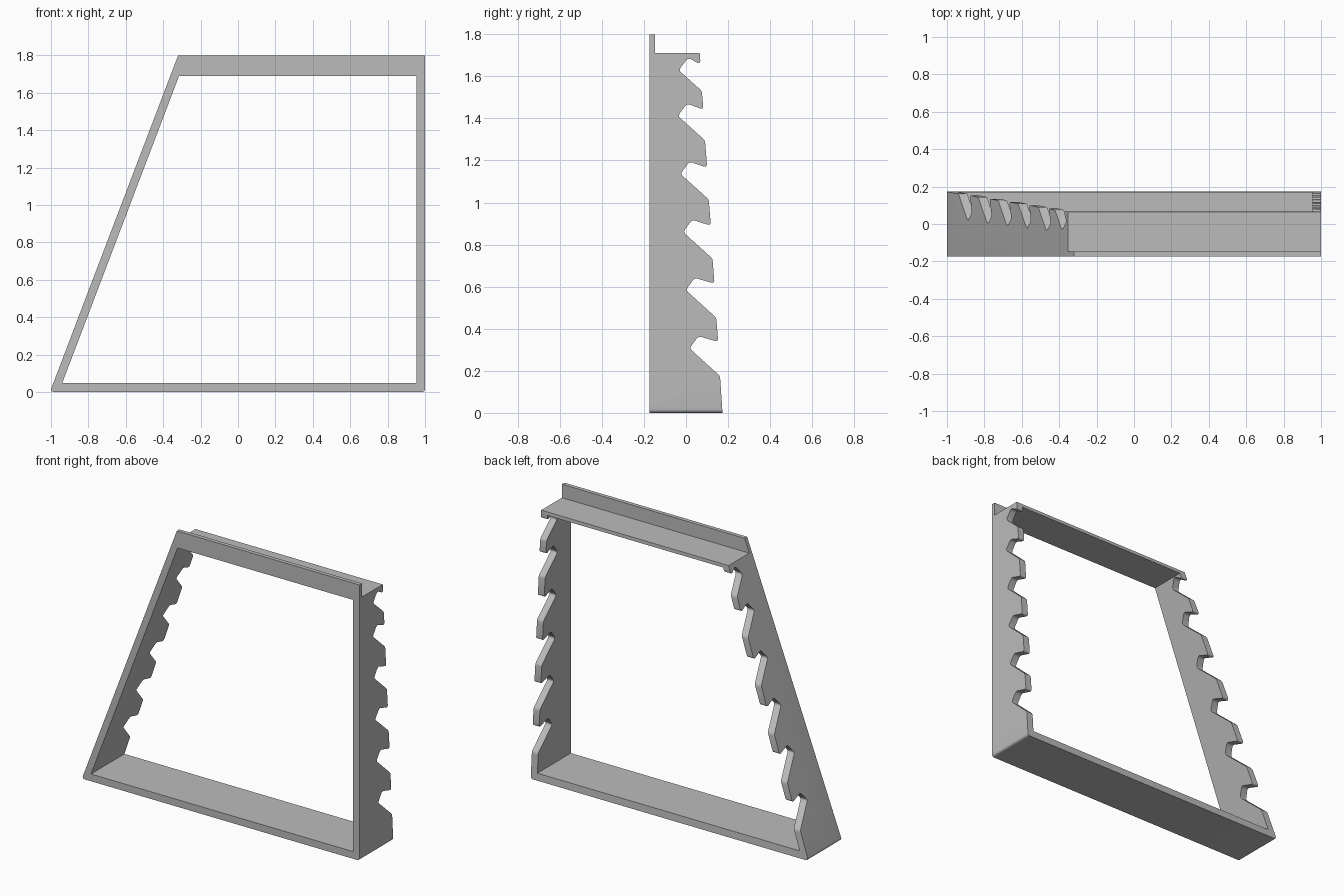
import bpy
import bmesh
from math import radians
from mathutils import Vector

if "Cube" in bpy.data.objects:
    bpy.data.objects.remove(bpy.data.objects["Cube"], do_unlink=True)

grey = bpy.data.materials.new("plain grey")
grey.use_nodes = True
colour = (0.5, 0.5, 0.5, 1)
grey.diffuse_color = colour
grey.node_tree.nodes["Principled BSDF"].inputs["Base Color"].default_value = colour


def rounded(start, corner, end, steps=5):
    """Points of a soft corner between two points."""
    a, b, c = Vector(start), Vector(corner), Vector(end)
    ts = [i / steps for i in range(steps + 1)]
    return [tuple(a * (1 - t) ** 2 + b * 2 * t * (1 - t) + c * t * t) for t in ts]


def prism(name, loops, place, length):
    """Fill closed outlines (later ones are holes) and extrude them."""
    bm = bmesh.new()
    edges = []
    for loop in loops:
        verts = [bm.verts.new(place(u, v)) for u, v in loop]
        edges += [bm.edges.new((verts[i - 1], verts[i])) for i in range(len(verts))]
    bmesh.ops.triangle_fill(bm, edges=edges, use_beauty=True)
    out = bmesh.ops.extrude_face_region(bm, geom=bm.faces[:])
    moved = [g for g in out["geom"] if isinstance(g, bmesh.types.BMVert)]
    bmesh.ops.translate(bm, verts=moved, vec=length)
    bmesh.ops.recalc_face_normals(bm, faces=bm.faces[:])
    mesh = bpy.data.meshes.new(name)
    bm.to_mesh(mesh)
    bm.free()
    mesh.materials.append(grey)
    obj = bpy.data.objects.new(name, mesh)
    bpy.context.collection.objects.link(obj)
    return obj


# Frame outline seen from the front: one upright side, one leaning side
outer = [(1, 1.8), (-0.32, 1.8)]
outer += rounded((-0.998, 0.02), (-1.006, 0), (-0.98, 0))
outer += rounded((0.98, 0), (1, 0), (1, 0.02))
opening = [(0.954, 0.047), (0.954, 1.69), (-0.315, 1.69), (-0.94, 0.047)]
frame = prism("toothed_rack_frame", [outer, opening],
              lambda x, z: (x, -0.3, z), (0, 0.6, 0))


# Side outline: front lip, shelf and hooked teeth along a tapering back edge
FRONT = -0.174


def back(z):
    return 0.174 - 0.0636 * z


side = [(FRONT, 1.9), (FRONT, -0.1), (back(-0.1), -0.1)]
notches = [(0.305, 0.135), (0.582, 0.135), (0.858, 0.13),
           (1.134, 0.125), (1.41, 0.12), (1.627, 0.102)]
for z, depth in notches:
    y = back(z) - depth
    tip = back(z + 0.04)
    side += rounded((back(z - depth + 0.01), z - depth - 0.008),
                    (back(z - depth), z - depth + 0.003),
                    (back(z - depth) - 0.01, z - depth + 0.013), 3)
    side += rounded((y + 0.008, z - 0.008), (y - 0.003, z + 0.002), (y + 0.006, z + 0.014), 4)
    side += rounded((y + 0.03, z + 0.047), (y + 0.04, z + 0.06), (y + 0.053, z + 0.056), 4)
    side += rounded((tip - 0.014, z + 0.037), (tip, z + 0.034), (tip, z + 0.048), 4)
side += [(back(1.712), 1.712), (FRONT + 0.026, 1.712), (FRONT + 0.026, 1.9)]
cutter = prism("side_profile_cutter", [side], lambda y, z: (-1.2, y, z), (2.4, 0, 0))
cutter.hide_render = True

# Keep only the part of the frame inside the side outline
cut = frame.modifiers.new("side shape", "BOOLEAN")
cut.operation = "INTERSECT"
cut.solver = "EXACT"
cut.object = cutter
graph = bpy.context.evaluated_depsgraph_get()
shaped = bpy.data.meshes.new_from_object(frame.evaluated_get(graph))
frame.modifiers.clear()
frame.data = shaped
bpy.data.objects.remove(cutter, do_unlink=True)

# Merge flat faces, then soften only the small rounded corners
bm = bmesh.new()
bm.from_mesh(shaped)
bmesh.ops.remove_doubles(bm, verts=bm.verts[:], dist=0.00001)
bmesh.ops.dissolve_limit(bm, angle_limit=radians(0.5), verts=bm.verts[:], edges=bm.edges[:])
bm.to_mesh(shaped)
bm.free()

bpy.ops.object.select_all(action="DESELECT")
frame.select_set(True)
bpy.context.view_layer.objects.active = frame
bpy.ops.object.shade_smooth_by_angle(angle=radians(35))
